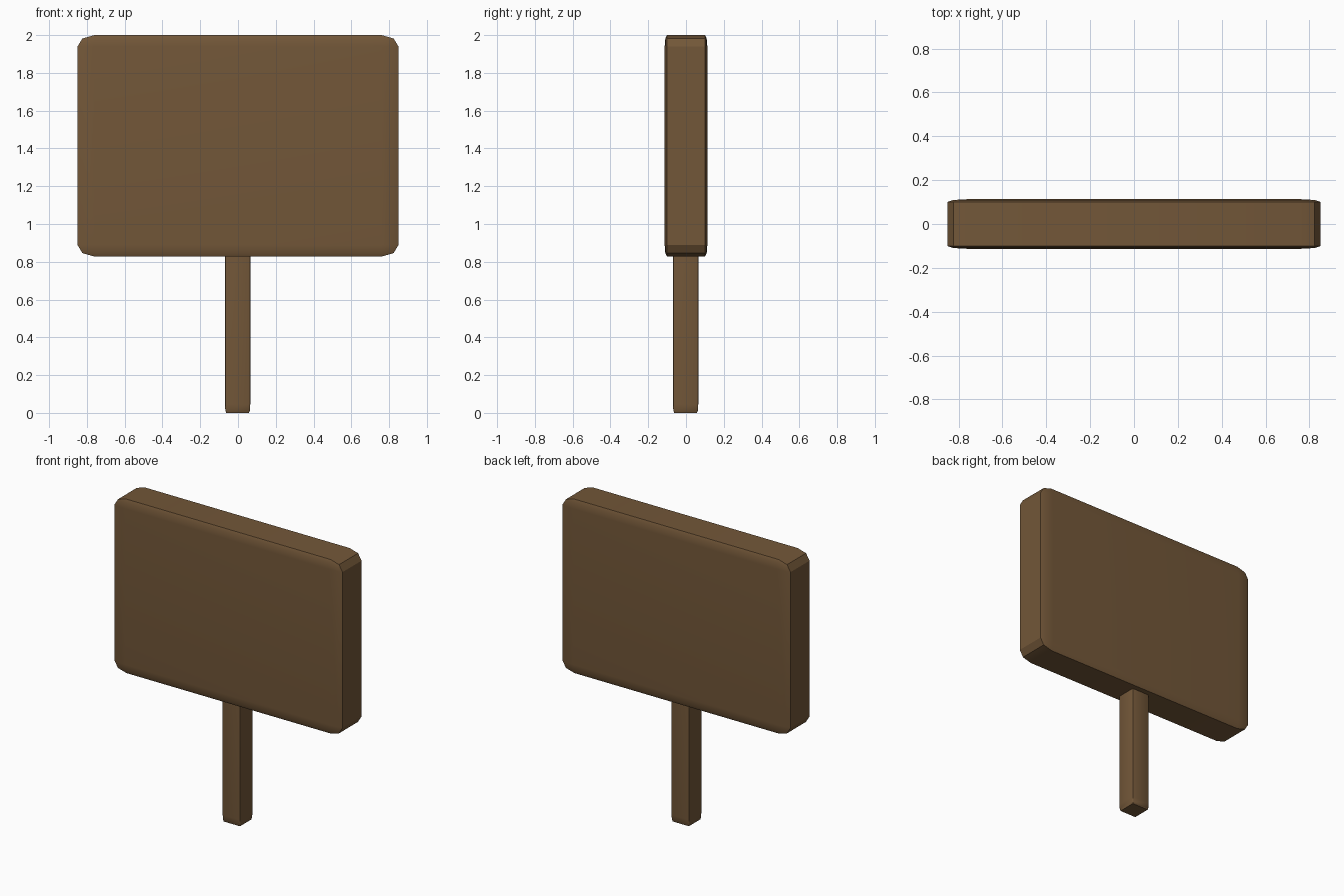
import bpy, bmesh
from mathutils import Vector

if "Cube" in bpy.data.objects:
    bpy.data.objects.remove(bpy.data.objects["Cube"])

wood = bpy.data.materials.new("brown_wood")
wood.diffuse_color = (0.17, 0.095, 0.04, 1)
wood.use_nodes = True
wood.node_tree.nodes["Principled BSDF"].inputs["Base Color"].default_value = wood.diffuse_color


def rounded_box(name, half, centre, bevel, segments):
    """Bevel a cube first, then stretch it so the rounding follows each side's length."""
    bm = bmesh.new()
    bmesh.ops.create_cube(bm, size=2)
    bmesh.ops.bevel(bm, geom=bm.edges[:], offset=bevel, segments=segments,
                    profile=0.5, affect='EDGES')
    bmesh.ops.scale(bm, vec=Vector(half), verts=bm.verts)
    bmesh.ops.translate(bm, vec=Vector(centre), verts=bm.verts)
    bmesh.ops.recalc_face_normals(bm, faces=bm.faces)
    mesh = bpy.data.meshes.new(name)
    bm.to_mesh(mesh)
    bm.free()
    mesh.materials.append(wood)
    ob = bpy.data.objects.new(name, mesh)
    bpy.context.collection.objects.link(ob)
    bpy.ops.object.select_all(action='DESELECT')
    ob.select_set(True)
    bpy.context.view_layer.objects.active = ob
    bpy.ops.object.shade_smooth_by_angle()
    return ob


# Sign board
rounded_box("sign_board", (0.85, 0.113, 0.586), (0, 0, 1.414), 0.105, 2)

# Post, running up into the board
rounded_box("post", (0.067, 0.067, 0.46), (-0.002, -0.002, 0.46), 0.1, 2)
